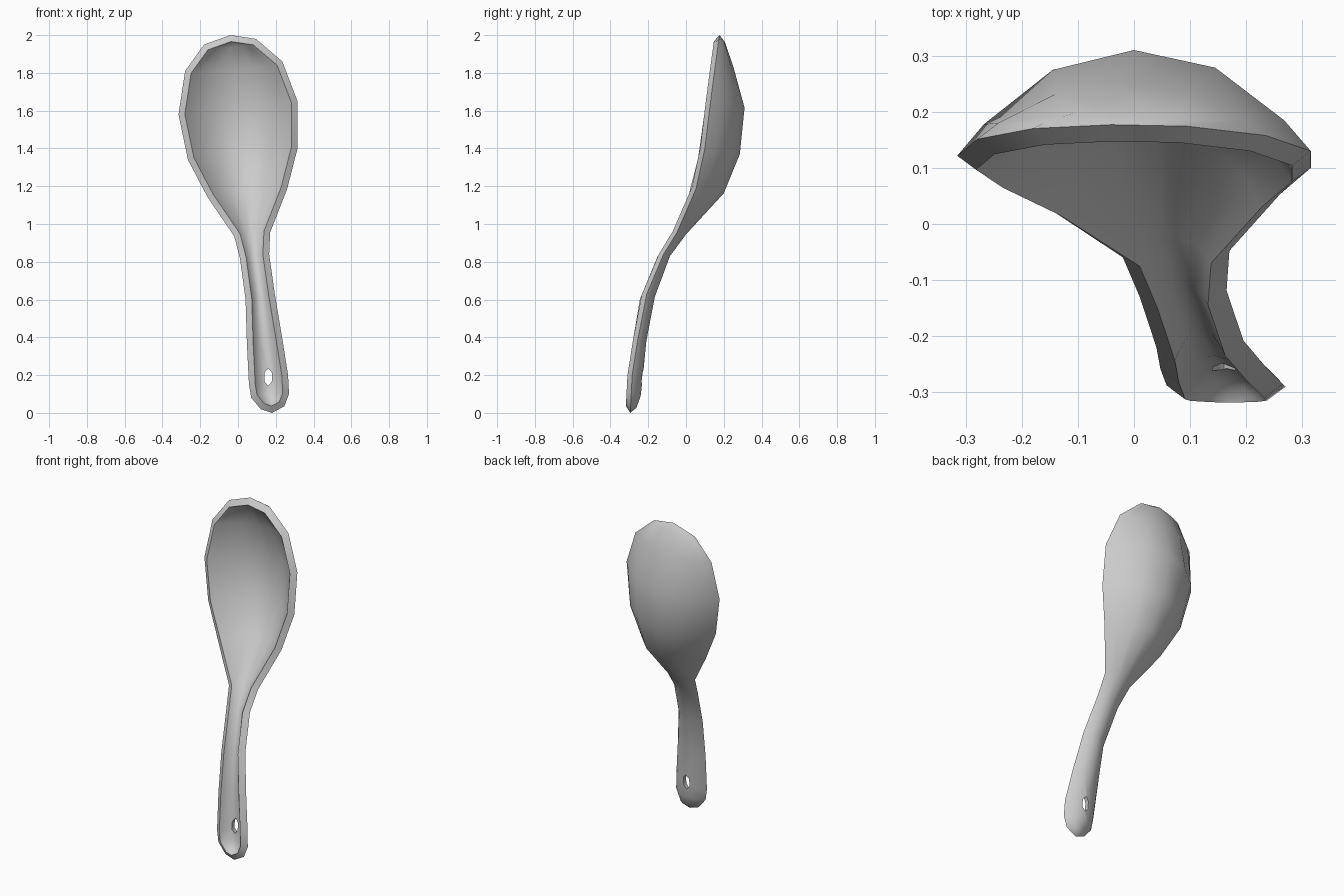
import bpy, bmesh, math
from mathutils import Vector

if "Cube" in bpy.data.objects:
    bpy.data.objects.remove(bpy.data.objects["Cube"])

# Cross-sections from handle end to bowl tip: left x, left z, right x, right z, back y
STATIONS = [
    (.12, .02, .245, .035, -.262), (.07, .08, .27, .10, -.24),
    (.058, .15, .265, .20, -.23), (.047, .37, .235, .39, -.21),
    (.04, .60, .195, .63, -.165), (.01, .82, .165, .84, -.085),
    (-.02, .935, .17, .955, 0), (-.16, 1.14, .26, 1.185, .20),
    (-.265, 1.34, .315, 1.40, .285), (-.315, 1.58, .315, 1.65, .31),
    (-.28, 1.81, .235, 1.86, .25), (-.18, 1.95, .095, 1.98, .205)]
END, TIP = Vector((.18, 0)), Vector((-.04, 2.0))
# Height of the rim in y along z
RIM_Y = [(0, -.295), (.1, -.29), (.2, -.285), (.39, -.255), (.6, -.22), (.83, -.125),
         (.95, -.05), (1.19, .055), (1.4, .1), (1.65, .13), (1.84, .155), (2, .177)]
COLS = (-1, -.85, -.46, 0, .46, .85, 1)
RIM_WIDTH, RIM_SLOPE, WALL = .033, .025, .024


def rim_y(z):
    for (z0, y0), (z1, y1) in zip(RIM_Y, RIM_Y[1:]):
        if z <= z1:
            return y0 + (y1 - y0) * (z - z0) / (z1 - z0)
    return RIM_Y[-1][1]


def inset(points, width):
    """Shrink a counter-clockwise closed outline."""
    out = []
    for i, p in enumerate(points):
        a = (p - points[i - 1]).normalized()
        b = (points[(i + 1) % len(points)] - p).normalized()
        n = Vector((-a.y - b.y, a.x + b.x)).normalized()
        out.append(p + n * width / max(.6, n.dot(Vector((-a.y, a.x)))))
    return out


# Outline order: end, right side going up, tip, left side going down
n = len(STATIONS)
outer = ([END] + [Vector(s[2:4]) for s in STATIONS] + [TIP]
         + [Vector(s[0:2]) for s in reversed(STATIONS)])
inner = inset(outer, RIM_WIDTH)
bm = bmesh.new()


def shell(outline, y_shift, depth_shift):
    """Loft a curved shell over an outline; return its boundary loop."""
    end = bm.verts.new((outline[0].x, rim_y(outline[0].y) + y_shift, outline[0].y))
    tip = bm.verts.new((outline[n + 1].x, rim_y(outline[n + 1].y) + y_shift, outline[n + 1].y))
    rows = []
    for i, s in enumerate(STATIONS):
        right, left = outline[i + 1], outline[-1 - i]
        row = []
        for t in COLS:
            p = left.lerp(right, (t + 1) / 2)
            yl, yr = rim_y(left.y) + y_shift, rim_y(right.y) + y_shift
            base = yl + (yr - yl) * (t + 1) / 2
            depth = max(s[4] - depth_shift - (yl + yr) / 2, .006)
            row.append(bm.verts.new((p.x, base + depth * (1 - abs(t) ** 2.2), p.y)))
        rows.append(row)
    for a, b in zip(rows, rows[1:]):
        for j in range(len(COLS) - 1):
            bm.faces.new((a[j], a[j + 1], b[j + 1], b[j]))
    for row, apex in ((rows[0], end), (rows[-1], tip)):
        for j in range(len(COLS) - 1):
            bm.faces.new((row[j], row[j + 1], apex))
    return [end] + [r[-1] for r in rows] + [tip] + [r[0] for r in reversed(rows)]


# Back surface, hollow front surface and the rim band joining them
back = shell(outer, 0, 0)
front = shell(inner, -RIM_SLOPE, WALL)
for i in range(len(back)):
    k = (i + 1) % len(back)
    bm.faces.new((back[i], back[k], front[k], front[i]))
bmesh.ops.recalc_face_normals(bm, faces=bm.faces)
mesh = bpy.data.meshes.new("spoon")
bm.to_mesh(mesh)
bm.free()
spoon = bpy.data.objects.new("spoon", mesh)
bpy.context.collection.objects.link(spoon)
grey = bpy.data.materials.new("grey")
grey.diffuse_color = (.6, .6, .6, 1)
grey.use_nodes = True
grey.node_tree.nodes["Principled BSDF"].inputs["Base Color"].default_value = grey.diffuse_color
mesh.materials.append(grey)

# Hanging hole through the handle
bpy.ops.mesh.primitive_cylinder_add(vertices=6, radius=1, depth=.4,
                                    location=(.16, -.27, .19), rotation=(math.pi / 2, 0, 0))
cutter = bpy.context.object
cutter.name = "hole_cutter"
cutter.scale = (.023, .046, 1)
cutter.data.materials.append(grey)
cutter.hide_render = True
cut = spoon.modifiers.new("hanging_hole", 'BOOLEAN')
cut.operation, cut.object, cut.solver = 'DIFFERENCE', cutter, 'EXACT'
bpy.context.view_layer.objects.active = spoon
bpy.ops.object.select_all(action='DESELECT')
spoon.select_set(True)
bpy.ops.object.modifier_apply(modifier=cut.name)
bpy.data.objects.remove(cutter)
bpy.ops.object.shade_smooth_by_angle(angle=math.radians(42))
